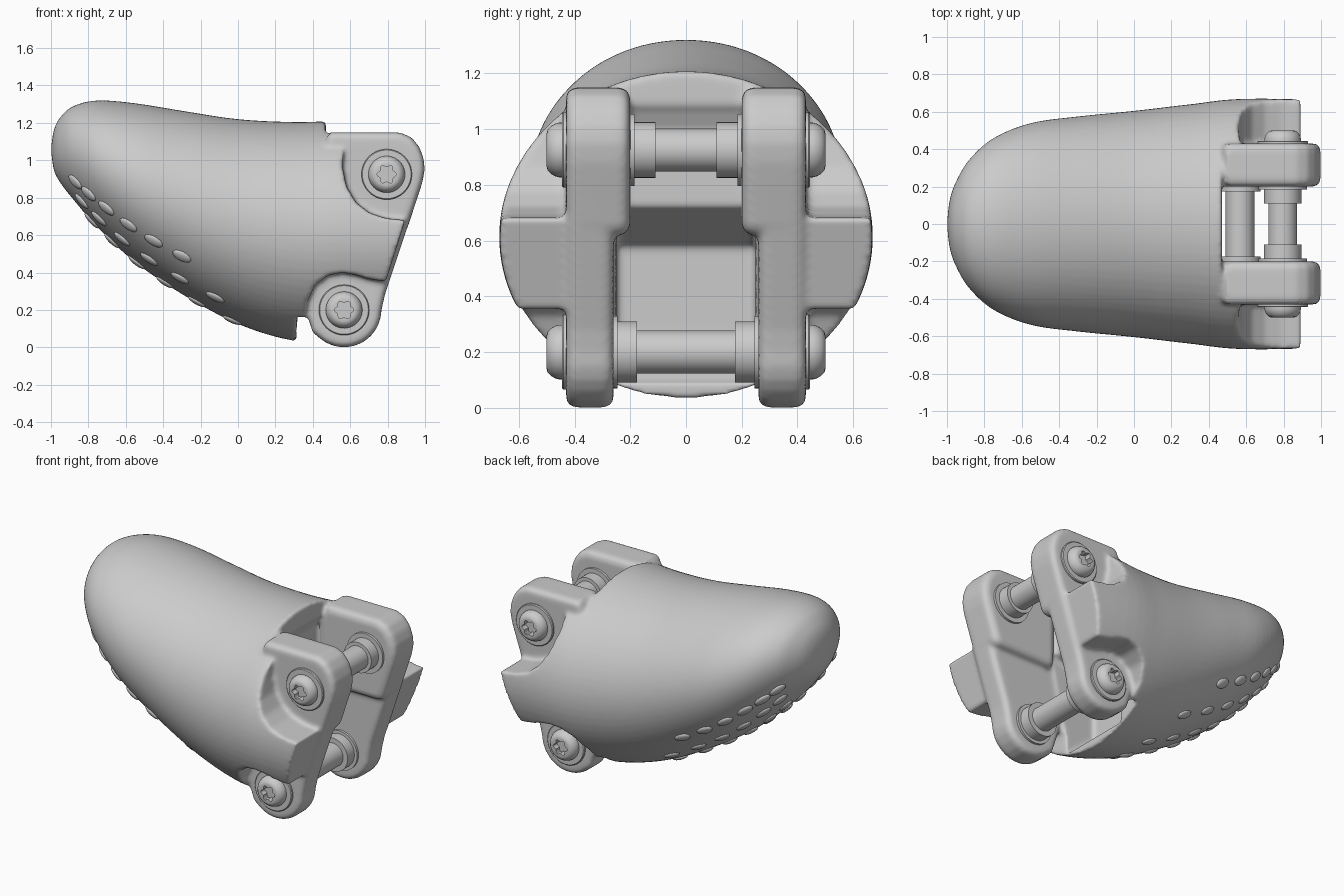
import bpy, bmesh
from math import sin, cos, pi, radians
from mathutils import Vector, Matrix

cube = bpy.data.objects.get("Cube")
if cube:
    bpy.data.objects.remove(cube)


def make(name, bm):
    bmesh.ops.recalc_face_normals(bm, faces=bm.faces)
    me = bpy.data.meshes.new(name)
    bm.to_mesh(me)
    bm.free()
    ob = bpy.data.objects.new(name, me)
    bpy.context.collection.objects.link(ob)
    return ob


def prism(name, pts, y0, y1, bevel=0):
    """Side profile in x/z extruded across y."""
    bm = bmesh.new()
    face = bm.faces.new([bm.verts.new((x, y0, z)) for x, z in pts])
    ext = bmesh.ops.extrude_face_region(bm, geom=[face])
    bmesh.ops.translate(bm, vec=(0, y1 - y0, 0),
                        verts=[v for v in ext["geom"] if isinstance(v, bmesh.types.BMVert)])
    ob = make(name, bm)
    if bevel:
        m = ob.modifiers.new("round", "BEVEL")
        m.width, m.segments, m.use_clamp_overlap = bevel, 4, False
        m.limit_method, m.angle_limit = "ANGLE", radians(60)
    return ob


def combine(ob, other, operation):
    m = ob.modifiers.new(operation, "BOOLEAN")
    m.operation, m.object, m.solver = operation, other, "EXACT"
    other.hide_render = True


def bake(ob):
    """Apply the modifier stack and remove the helper objects."""
    helpers = [m.object for m in ob.modifiers if m.type == "BOOLEAN"]
    bpy.context.view_layer.update()
    deps = bpy.context.evaluated_depsgraph_get()
    me = bpy.data.meshes.new_from_object(ob.evaluated_get(deps))
    ob.modifiers.clear()
    ob.data = me
    for h in set(helpers):
        bpy.data.objects.remove(h)


def smooth(ob, angle=35):
    bpy.ops.object.select_all(action="DESELECT")
    ob.select_set(True)
    bpy.context.view_layer.objects.active = ob
    bpy.ops.object.shade_smooth_by_angle(angle=radians(angle))


# Fingertip stations: x, top z, bottom z, half width
STATIONS = [Vector(r) for r in (
    (-1, 1.06, 1.06, 0), (-.985, 1.16, .95, .13), (-.95, 1.23, .88, .23),
    (-.88, 1.29, .79, .345), (-.75, 1.32, .64, .46), (-.55, 1.305, .455, .54),
    (-.3, 1.265, .285, .575), (0, 1.22, .125, .605), (.3, 1.205, .035, .64),
    (.6, 1.21, .02, .67), (1.15, 1.2, .02, .66))]


def station(t):
    i = min(int(t), len(STATIONS) - 2)
    f = t - i
    p1, p2 = STATIONS[i], STATIONS[i + 1]
    p0 = STATIONS[i - 1] if i else p1
    p3 = STATIONS[min(i + 2, len(STATIONS) - 1)]
    return .5 * (2 * p1 + (p2 - p0) * f + (2 * p0 - 5 * p1 + 4 * p2 - p3) * f ** 2
                 + (3 * p1 - p0 - 3 * p2 + p3) * f ** 3)


def surface(t, a):
    x, top, bot, w = station(t)
    return Vector((x, w * cos(a), (top + bot) / 2 + (top - bot) / 2 * sin(a)))


# Fingertip body loft
N, STEPS = 72, 5
bm = bmesh.new()
tip = bm.verts.new(surface(0, 0))
prev = None
for k in range(1, (len(STATIONS) - 1) * STEPS + 1):
    ring = [bm.verts.new(surface(k / STEPS, 2 * pi * j / N)) for j in range(N)]
    for j in range(N):
        n = (j + 1) % N
        bm.faces.new((prev[j], prev[n], ring[n], ring[j]) if prev else (tip, ring[n], ring[j]))
    prev = ring
bm.faces.new(prev)
body = make("fingertip_body", bm)

# Opening between the ears, inner cavity and slanted rear end
opening = [(.47, 1.5), (.47, .9), (.32, .2), (.3, -.2), (1.4, -.2), (1.4, 1.5)]
cavity = [(.55, 1.1), (.46, 1.08), (.42, 1), (.42, .72), (.1, .58), (.1, .25),
          (.3, .09), (.8, .09), (.8, 1.1)]
rear = [(.646, -.1), (1.155, 1.5), (1.6, 1.5), (1.6, -.1)]
combine(body, prism("opening_cutter", opening, -.4, .4), "DIFFERENCE")
combine(body, prism("cavity_cutter", cavity, -.25, .25), "DIFFERENCE")
combine(body, prism("rear_cutter", rear, -1, 1), "DIFFERENCE")

UPPER, LOWER = (.795, .925), (.567, .2)
upper_pocket = [(.6, 1.5), (.565, 1.06), (.56, .96), (.58, .86), (.63, .775), (.7, .72),
                (.79, .69), (1.4, .63), (1.4, 1.5)]
lower_pocket = [(.32, -.3), (.35, .1), (.37, .24), (.41, .33), (.48, .385), (.56, .4),
                (.64, .385), (.7, .365), (1.3, .28), (1.3, -.3)]
knuckle = [(LOWER[0] + .2 * cos(a), LOWER[1] + .2 * sin(a))
           for a in (radians(d) for d in range(225, 361, 15))]
head_corner = [(.985, .88), (.998, .95), (.992, 1.01), (.97, 1.07), (.93, 1.12), (.87, 1.148)]
ear = [(.4, .08)] + knuckle + [(.785, .28)] + head_corner + [(.48, 1.15), (.42, .9), (.33, .3)]
pad = [(.44, .62), (.9, .62)] + head_corner + [(.5, 1.15), (.44, 1.05)]

for s in (1, -1):
    combine(body, prism("upper_pocket_cutter", upper_pocket, s * .4, s), "DIFFERENCE")
    combine(body, prism("lower_pocket_cutter", lower_pocket, s * .4, s), "DIFFERENCE")
for s in (1, -1):
    combine(body, prism("ear", ear, s * .26, s * .43, .035), "UNION")
    combine(body, prism("ear_pad", pad, s * .2, s * .42, .04), "UNION")

# Blend everything into one soft moulded shell
m = body.modifiers.new("blend", "REMESH")
m.mode, m.voxel_size = "VOXEL", .0125
m = body.modifiers.new("soften", "SMOOTH")
m.factor, m.iterations = .5, 7
bake(body)
for p in body.data.polygons:
    p.use_smooth = True

# Grip bumps on the underside of the tip
bm = bmesh.new()
for deg, first, last in ((-36, 3.1, 6.0), (-57, 3.4, 6.6), (-80, 3.8, 6.9)):
    for k in range(6):
        t = first + (last - first) * k / 5
        for a in (radians(deg), radians(180 - deg)):
            p = surface(t, a)
            along = (surface(t + .05, a) - p).normalized()
            around = surface(t, a + .02) - p
            normal = along.cross(around).normalized()
            side = normal.cross(along)
            rot = Matrix((along, side, normal)).transposed().to_4x4()
            bmesh.ops.create_uvsphere(bm, u_segments=20, v_segments=10, radius=1,
                                      matrix=Matrix.Translation(p) @ rot
                                      @ Matrix.Diagonal((.055, .033, .016, 1)))
smooth(make("grip_bumps", bm), 60)


def lathe(name, profile, centre, s=1, seg=40):
    """Spin (radius, y) pairs about a crosswise axis."""
    bm = bmesh.new()
    rings = [[bm.verts.new((centre[0] + r * cos(2 * pi * j / seg), s * y,
                            centre[1] + r * sin(2 * pi * j / seg))) for j in range(seg)]
             for r, y in profile]
    for a, b in zip(rings, rings[1:]):
        for j in range(seg):
            n = (j + 1) % seg
            bm.faces.new((a[j], a[n], b[n], b[j]))
    bm.faces.new(rings[0])
    bm.faces.new(rings[-1])
    return make(name, bm)


# Pins with collars and washers, and star-socket screw heads
for label, c, inner, step, rad in (("upper", UPPER, .2, .11, .1), ("lower", LOWER, .26, .175, .11)):
    half = [(.077, step), (rad, step), (rad, inner - .015), (.13, inner - .015), (.13, inner + .01),
            (.06, inner + .01), (.06, .42)]
    smooth(lathe(label + "_pin", [(r, -y) for r, y in reversed(half)] + half, c))
    for s, side in ((1, "back"), (-1, "front")):
        smooth(lathe(f"{label}_{side}_washer", [(.135, .415), (.135, .44), (.13, .445)], c, s))
        head = lathe(f"{label}_{side}_screw_head",
                     [(.098, .43), (.098, .455), (.094, .47), (.085, .485), (.072, .497), (.06, .5)], c, s)
        star = []
        for j in range(48):
            a = 2 * pi * j / 48
            r = .045 + .007 * cos(6 * a)
            star.append((c[0] + r * cos(a), c[1] + r * sin(a)))
        combine(head, prism("socket_cutter", star, s * .46, s * .6), "DIFFERENCE")
        bake(head)
        smooth(head)
